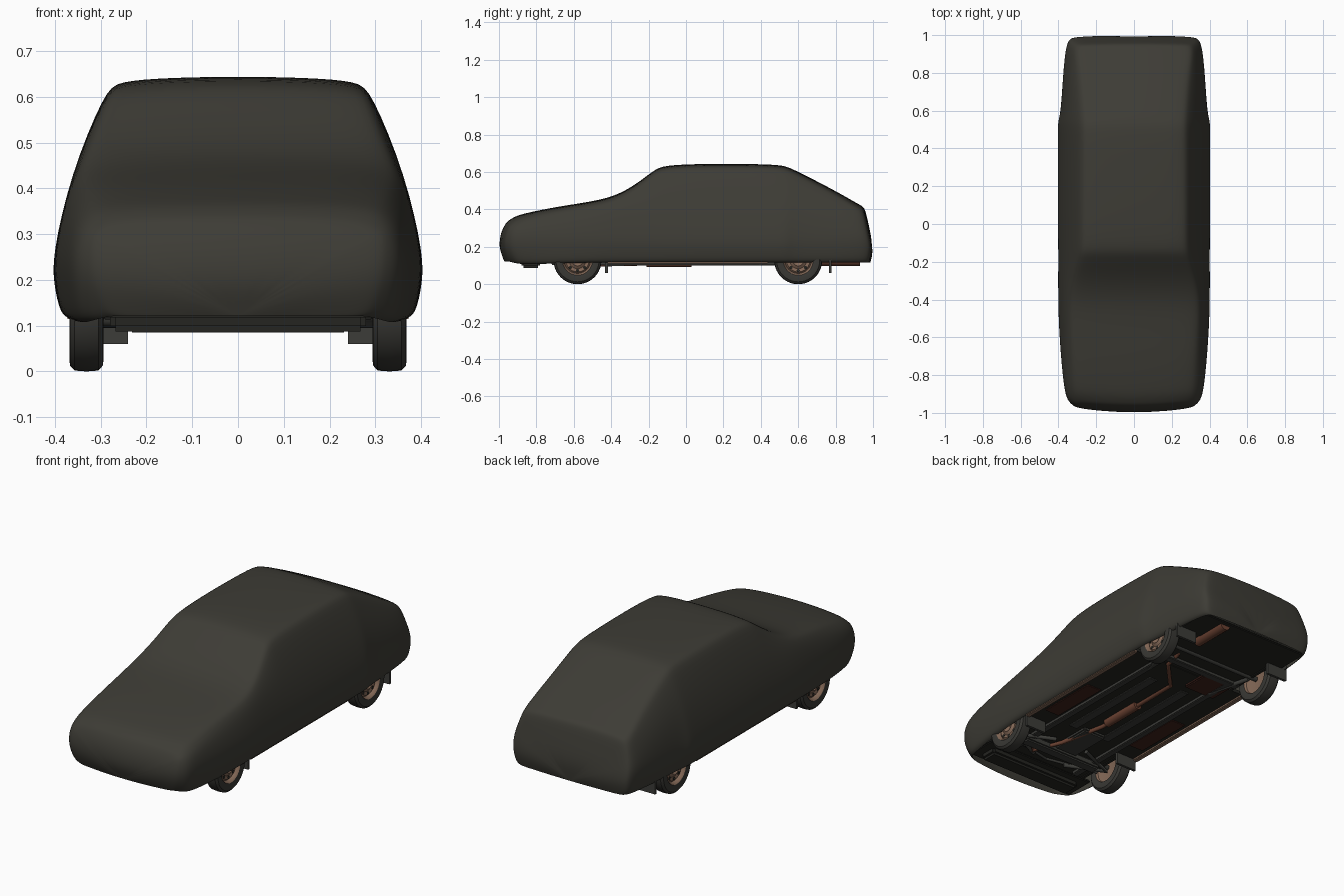
import bpy, bmesh, math
from mathutils import Vector

if "Cube" in bpy.data.objects:
    bpy.data.objects.remove(bpy.data.objects["Cube"])

def material(name, rgb):
    m = bpy.data.materials.new(name)
    m.diffuse_color = (*rgb, 1)
    m.use_nodes = True
    m.node_tree.nodes["Principled BSDF"].inputs["Base Color"].default_value = m.diffuse_color
    return m

COVER = material("cover cloth", (0.047, 0.045, 0.036))
TYRE = material("tyre rubber", (0.040, 0.039, 0.034))
DARK = material("underbody dark", (0.018, 0.018, 0.015))
GREY = material("chassis grey", (0.045, 0.045, 0.040))
RUST = material("rusty exhaust", (0.150, 0.055, 0.032))
PRIMER = material("red primer", (0.050, 0.016, 0.011))
TAN = material("wheel tan", (0.230, 0.140, 0.095))

def finish(name, bm, mat, smooth=None):
    bmesh.ops.recalc_face_normals(bm, faces=bm.faces[:])
    me = bpy.data.meshes.new(name)
    bm.to_mesh(me)
    bm.free()
    ob = bpy.data.objects.new(name, me)
    bpy.context.collection.objects.link(ob)
    me.materials.append(mat)
    if smooth is not None:
        bpy.ops.object.select_all(action='DESELECT')
        ob.select_set(True)
        bpy.context.view_layer.objects.active = ob
        bpy.ops.object.shade_smooth_by_angle(angle=math.radians(smooth))
    return ob

def box(name, x, y, z, mat, bevel=0.0):
    bm = bmesh.new()
    bmesh.ops.create_cube(bm, size=1)
    for v in bm.verts:
        v.co = Vector([(r[0] + r[1]) / 2 + c * (r[1] - r[0]) for r, c in zip((x, y, z), v.co)])
    if bevel:
        bmesh.ops.bevel(bm, geom=bm.edges[:], offset=bevel, segments=2, affect='EDGES')
    return finish(name, bm, mat)

def mirrored_box(name, x, y, z, mat, bevel=0.0):
    box("right_" + name, x, y, z, mat, bevel)
    box("left_" + name, (-x[1], -x[0]), y, z, mat, bevel)

def tube(name, pts, radius, mat):
    cu = bpy.data.curves.new(name, 'CURVE')
    cu.dimensions = '3D'
    cu.bevel_depth, cu.bevel_resolution, cu.use_fill_caps = radius, 3, True
    sp = cu.splines.new('POLY')
    sp.points.add(len(pts) - 1)
    for p, c in zip(sp.points, pts):
        p.co = (*c, 1)
    cu.materials.append(mat)
    ob = bpy.data.objects.new(name, cu)
    bpy.context.collection.objects.link(ob)

def lathe(name, profile, centre, mat, side, n=40):
    # profile of (x offset, radius) turned around the x axis
    bm = bmesh.new()
    rings = [[bm.verts.new((centre[0] + side * px,
                            centre[1] + r * math.cos(2 * math.pi * i / n),
                            centre[2] + r * math.sin(2 * math.pi * i / n)))
              for i in range(n)] for px, r in profile]
    for a, b in zip(rings, rings[1:]):
        for i in range(n):
            bm.faces.new((a[i], a[(i + 1) % n], b[(i + 1) % n], b[i]))
    return finish(name, bm, mat, 35)

# --- cloth cover: stations of y, hem z, top z, hem/mid/shoulder half width, shoulder z, roof half width
STATIONS = [
    (-.995, .125, .345, .30, .325, .325, .30, .305),
    (-.97, .115, .367, .34, .355, .345, .30, .318),
    (-.90, .11, .383, .355, .372, .358, .32, .328),
    (-.70, .115, .414, .378, .390, .368, .34, .335),
    (-.50, .12, .443, .388, .402, .378, .36, .348),
    (-.38, .12, .472, .388, .404, .376, .385, .346),
    (-.27, .12, .532, .388, .404, .370, .41, .322),
    (-.17, .12, .612, .388, .404, .366, .43, .294),
    (-.12, .12, .637, .388, .404, .366, .43, .287),
    (.10, .12, .646, .388, .406, .366, .43, .288),
    (.48, .12, .643, .388, .406, .366, .43, .284),
    (.54, .12, .630, .388, .406, .366, .43, .284),
    (.59, .12, .607, .378, .390, .362, .42, .286),
    (.80, .12, .508, .365, .378, .352, .38, .298),
    (.95, .12, .438, .350, .364, .347, .32, .315),
    (.99, .12, .420, .335, .348, .337, .30, .308),
]

def shaped(x, y, z):
    # bow the nose in plan and profile, lean the tail forward
    f = min(1, max(0, (-.75 - y) / .25))
    r = min(1, max(0, (y - .75) / .24))
    y += f * (3.2 * (z - .22) ** 2 + .3 * x * x)
    y -= r * (.22 * max(0, z - .2) + 2.5 * max(0, .2 - z) ** 2 + .1 * x * x)
    return (x, y, z)

def arch(row):
    y, zb, zt, wb, wm, ws, zs, wr = row
    half = [(wb - .02, zb - .004), (wb, zb + .004), (wm - .004, .19), (wm, .25), (ws, zs),
            (wr + .003, zt - .032), (wr - .025, zt - .011), (wr * .55, zt - .003)]
    return [(-x, z) for x, z in half] + [(0, zt)] + [(x, z) for x, z in half[::-1]]

def cap(row, y, s):
    base = row[1] - .004
    return [shaped(x * s, y, base + (z - base) * s) for x, z in arch(row)]

rows = [[shaped(x, r[0], z) for x, z in arch(r)] for r in STATIONS]
first, last = STATIONS[0], STATIONS[-1]
rows = ([cap(first, -1.003, s) for s in (0, .35, .7, .94)] + rows +
        [cap(last, 1.003, s) for s in (.95, .7, .35, 0)])
bm = bmesh.new()
grid = [[bm.verts.new(p) for p in r] for r in rows]
for a, b in zip(grid, grid[1:]):
    for i in range(len(a) - 1):
        bm.faces.new((a[i], a[i + 1], b[i + 1], b[i]))
bmesh.ops.remove_doubles(bm, verts=bm.verts[:], dist=.0005)
cover = finish("car_cover", bm, COVER, 180)
sub = cover.modifiers.new("smooth cloth", 'SUBSURF')
sub.levels = sub.render_levels = 2

# --- wheels, axles and mud flaps
TYRE_PROFILE = [(-.034, .08), (-.0375, .098), (-.036, .115), (-.026, .126), (0, .128),
                (.026, .126), (.036, .115), (.0375, .098), (.034, .08)]
RIM_PROFILE = [(-.034, .084), (-.02, .076), (-.012, .03), (-.012, .002), (.012, .002), (.016, .02),
               (.026, .03), (.016, .045), (.02, .062), (.012, .07), (.028, .076), (.034, .084)]
for side, label in ((1, "right"), (-1, "left")):
    for y, end in ((-.58, "front"), (.60, "rear")):
        c = (side * .331, y, .128)
        lathe(f"{label}_{end}_tyre", TYRE_PROFILE, c, TYRE, side)
        lathe(f"{label}_{end}_rim", RIM_PROFILE, c, TAN, side)
        for k in range(8):  # dark rim slots
            a = k * math.pi / 4
            p = (side * .014, c[1] + .055 * math.cos(a), c[2] + .055 * math.sin(a))
            lathe(f"{label}_{end}_rim_slot_{k}", [(.335, .009), (.337, .009), (.337, .001)],
                  p, DARK, side, 10)
for y, end in ((-.58, "front"), (.60, "rear")):
    mirrored_box(end + "_wheel_well_top", (.27, .37), (y - .16, y + .16), (.275, .285), DARK)
    mirrored_box(end + "_wheel_well_wall", (.265, .28), (y - .16, y + .16), (.12, .28), DARK)
    tube(end + "_axle", [(-.31, y, .128), (.31, y, .128)], .014, GREY)
for y, end in ((-.425, "front"), (.772, "rear")):
    mirrored_box(end + "_mud_flap", (.24, .362), (y - .007, y + .007), (.06, .17), GREY)

# --- floor pan and sills
box("middle_floor", (-.365, .365), (-.42, .44), (.122, .14), DARK)
box("front_floor", (-.28, .28), (-.90, -.42), (.125, .14), DARK)
box("rear_floor", (-.28, .28), (.44, .95), (.125, .14), DARK)
box("front_apron", (-.33, .33), (-.91, -.74), (.118, .135), DARK, .005)
box("rear_apron", (-.335, .335), (.76, .955), (.122, .137), DARK, .005)
box("chin_spoiler", (-.28, .28), (-.88, -.78), (.087, .13), DARK, .012)
mirrored_box("sill", (.345, .372), (-.42, .44), (.110, .13), TAN, .004)
mirrored_box("floor_rail", (.19, .225), (-.72, .50), (.104, .125), GREY, .004)
mirrored_box("floor_rib", (.08, .13), (-.36, .28), (.114, .124), GREY, .003)
mirrored_box("primer_patch", (.235, .325), (-.32, .02), (.116, .124), PRIMER, .003)
box("fuel_tank", (-.25, -.06), (.33, .50), (.106, .126), PRIMER, .006)
box("front_crossmember", (-.24, .24), (-.62, -.56), (.085, .125), GREY, .008)
box("gearbox_sump", (-.08, .06), (-.56, -.32), (.098, .125), GREY, .008)
box("rear_crossmember", (-.27, .27), (.48, .52), (.104, .126), GREY, .004)

# --- suspension links
for s, label in ((1, "right"), (-1, "left")):
    tube(label + "_front_arm", [(s * .1, -.68, .11), (s * .3, -.58, .105), (s * .1, -.5, .11)], .011, GREY)
    tube(label + "_trailing_arm", [(s * .2, .36, .112), (s * .26, .60, .112)], .012, GREY)
    tube(label + "_tie_rod", [(0, -.7, .12), (s * .29, -.64, .12)], .007, GREY)

# --- exhaust
tube("exhaust_pipe", [(.20, -.57, .125), (.12, -.66, .108), (.06, -.5, .105), (0, -.25, .11), (0, .29, .112),
                      (.15, .45, .112), (.16, .53, .125), (.17, .62, .16), (.17, .72, .125)], .011, RUST)
tube("middle_silencer", [(0, -.21, .116), (0, .03, .116)], .026, RUST)
tube("rear_silencer", [(.17, .71, .128), (.17, .93, .128)], .032, RUST)
